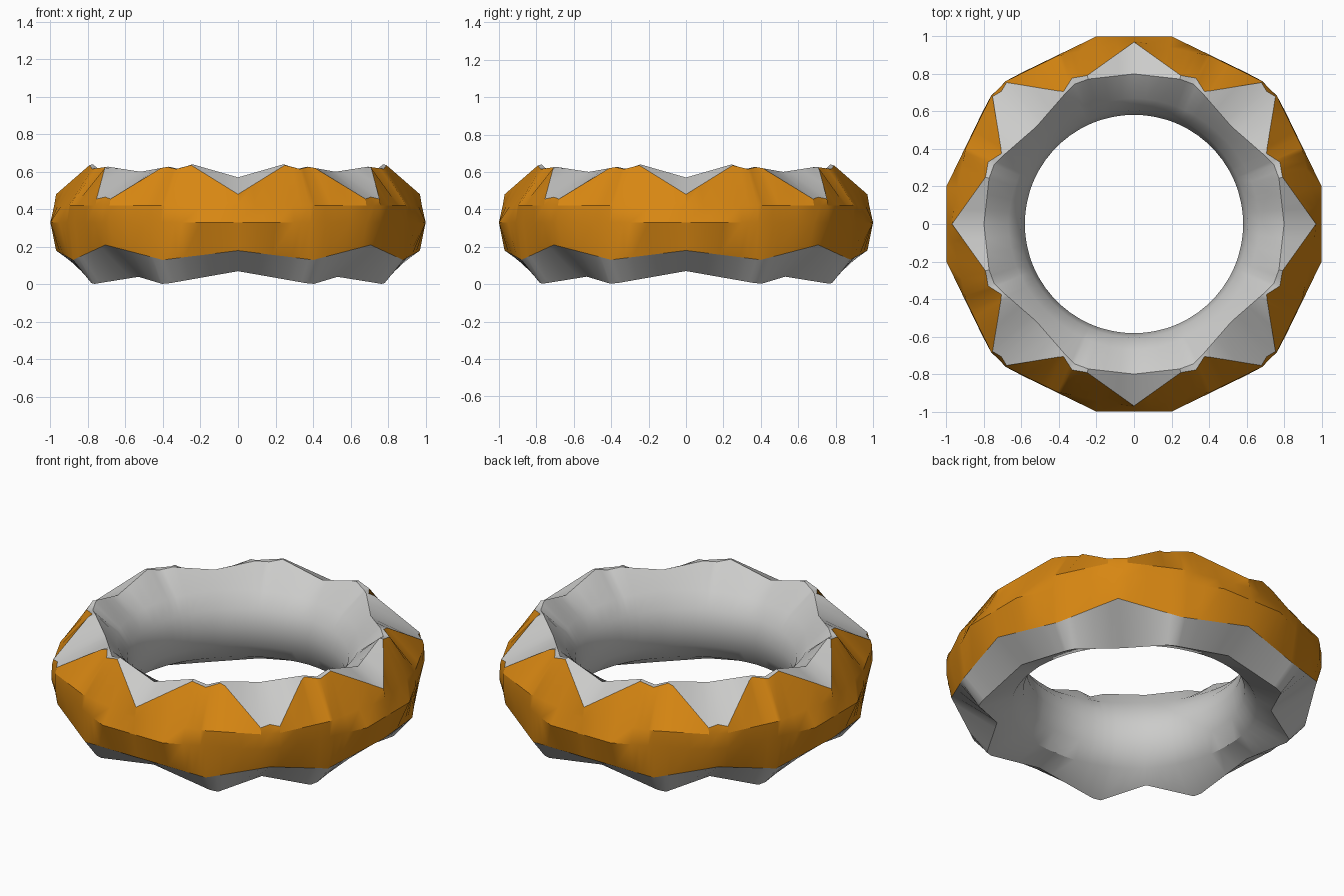
import bpy, bmesh, math

if "Cube" in bpy.data.objects:
    bpy.data.objects.remove(bpy.data.objects["Cube"])

def material(name, rgb):
    m = bpy.data.materials.new(name)
    m.diffuse_color = (*rgb, 1)
    m.use_nodes = True
    m.node_tree.nodes["Principled BSDF"].inputs["Base Color"].default_value = m.diffuse_color
    return m

orange = material("orange", (0.68, 0.24, 0.006))
grey = material("light grey", (0.6, 0.6, 0.59))

# Contour rows around the ring's section: (angle from nearest axis, radius, z)
ROWS = [
    [(0, .80, .07), (27, .875, .0), (45, .75, .04)],                       # bottom ridge
    [(0, .97, .18), (24.5, .967, .13), (45, 1.0, .21)],                    # lower colour edge
    [(0, 1.0, .33), (11.3, 1.02, .33), (41.5, 1.025, .33), (45, 1.02, .33)],  # equator
    [(0, .98, .42), (24.5, .985, .42), (42, 1.023, .42), (45, 1.02, .42)],  # upper facets
    [(0, .97, .48), (17.5, .83, .635), (23, .845, .615), (28, .80, .625),
     (30, .82, .62), (42, 1.015, .455), (45, 1.0, .465)],                  # upper colour edge
    [(0, .80, .57), (17.5, .81, .64), (23, .81, .615), (28, .785, .627),
     (45, .735, .60)],                                                     # top ridge
    [(0, .67, .50), (45, .66, .51)],                                       # inner wall
    [(0, .605, .42), (45, .605, .42)],
    [(0, .582, .32), (45, .582, .32)],
    [(0, .605, .2), (45, .605, .2)],
    [(0, .67, .11), (45, .67, .10)],
]
ORANGE_ROWS = {1, 2, 3}
STEPS = [0, 5.5, 11.3, 17.5, 20, 23, 24.5, 28, 30, 36, 42, 45]
ANGLES = [-a for a in STEPS[:0:-1]] + STEPS[:-1]   # one quadrant, mirrored


def sample(row, ang, quadrant):
    """Point on a row, straight between its keys; curved for the plain inner rows."""
    a = abs(ang)
    for (a0, r0, z0), (a1, r1, z1) in zip(row, row[1:]):
        if a <= a1:
            break
    t = (a - a0) / (a1 - a0)
    z = z0 + (z1 - z0) * t
    if a1 - a0 == 45:
        r = r0 + (r1 - r0) * t
        x, y = r * math.cos(math.radians(a)), r * math.sin(math.radians(a))
    else:
        p, q = math.radians(a0), math.radians(a1)
        x = r0 * math.cos(p) * (1 - t) + r1 * math.cos(q) * t
        y = r0 * math.sin(p) * (1 - t) + r1 * math.sin(q) * t
    if ang < 0:
        y = -y
    c, s = [(1, 0), (0, 1), (-1, 0), (0, -1)][quadrant]
    return (x * c - y * s, x * s + y * c, z)


# Faceted ring with a grey lining and an orange outer band
bm = bmesh.new()
grid = [[bm.verts.new(sample(row, a, k)) for row in ROWS]
        for k in range(4) for a in ANGLES]
n, m = len(grid), len(ROWS)
for i in range(n):
    for j in range(m):
        u, v = grid[i], grid[(i + 1) % n]
        f = bm.faces.new((u[j], v[j], v[(j + 1) % m], u[(j + 1) % m]))
        f.material_index = 0 if j in ORANGE_ROWS else 1
bmesh.ops.recalc_face_normals(bm, faces=bm.faces)
me = bpy.data.meshes.new("faceted_ring")
bm.to_mesh(me)
bm.free()
me.materials.append(orange)
me.materials.append(grey)
ring = bpy.data.objects.new("faceted_ring", me)
bpy.context.collection.objects.link(ring)
bpy.context.view_layer.objects.active = ring
ring.select_set(True)
bpy.ops.object.shade_smooth_by_angle(angle=math.radians(30))
